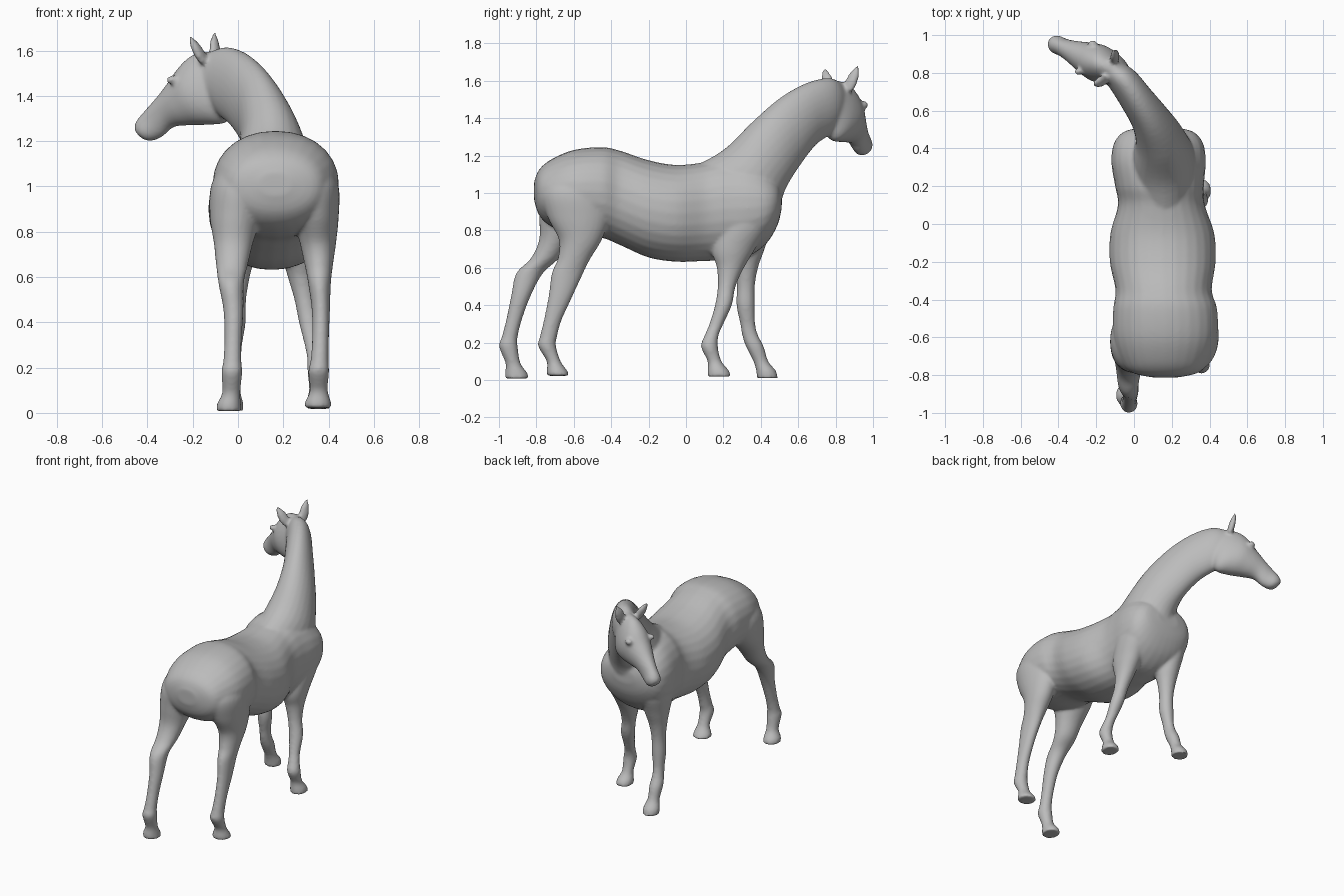
import bpy, bmesh, math
from mathutils import Vector as V

coat = bpy.data.materials.new("grey coat")
coat.diffuse_color = (0.5, 0.5, 0.5, 1)
bm = bmesh.new()
SIDES = 28


def spline(rows, steps=5):
    """Smoothly interpolate rows of numbers."""
    out = []
    for i in range(len(rows) - 1):
        p = [rows[max(0, min(len(rows) - 1, i + k))] for k in (-1, 0, 1, 2)]
        for s in range(steps):
            t = s / steps
            out.append([b + 0.5 * t * (c - a + t * (2*a - 5*b + 4*c - d + t * (3*(b - c) + d - a)))
                        for a, b, c, d in zip(*p)])
    return out + [list(rows[-1])]


def loft(rings, power=1.0):
    """Skin rings given as (centre, half axis, half axis)."""
    loops = []
    for c, a, b in rings:
        loop = []
        for k in range(SIDES):
            t = 2 * math.pi * k / SIDES
            u, w = math.cos(t), math.sin(t)
            u, w = (math.copysign(abs(q) ** power, q) for q in (u, w))
            loop.append(bm.verts.new(c + a * u + b * w))
        loops.append(loop)
    for p, q in zip(loops, loops[1:]):
        for k in range(SIDES):
            n = (k + 1) % SIDES
            bm.faces.new((p[k], p[n], q[n], q[k]))
    bm.faces.new(loops[0][::-1])
    bm.faces.new(loops[-1])


def trunk(rows):
    # rows: y, x centre, bottom z, top z, half width
    loft([(V((x, y, (z0 + z1) / 2)), V((w, 0, 0)), V((0, 0, (z1 - z0) / 2)))
          for y, x, z0, z1, w in spline(rows)], 0.93)


def leg(rows):
    # rows: z, x centre, half width, back y, front y
    loft([(V((x, (y0 + y1) / 2, z)), V((w, 0, 0)), V((0, (y1 - y0) / 2, 0)))
          for z, x, w, y0, y1 in spline(rows)])


def ridge(rows):
    # rows: upper point, lower point, half width
    rows = spline(rows)
    mids = [(V(r[:3]) + V(r[3:6])) / 2 for r in rows]
    rings = []
    for i, r in enumerate(rows):
        along = mids[min(i + 1, len(mids) - 1)] - mids[max(i - 1, 0)]
        up = (V(r[:3]) - V(r[3:6])) / 2
        rings.append((mids[i], up, along.cross(up).normalized() * r[6]))
    loft(rings)


# Rump, barrel and chest
trunk([(-.812, .165, .96, 1.06, .07), (-.785, .165, .88, 1.125, .18),
       (-.72, .165, .82, 1.18, .235), (-.6, .167, .78, 1.23, .275),
       (-.45, .165, .76, 1.245, .275), (-.35, .157, .72, 1.225, .255),
       (-.2, .152, .655, 1.175, .28), (-.05, .15, .632, 1.15, .275),
       (.1, .145, .636, 1.165, .23), (.2, .135, .64, 1.19, .235),
       (.33, .13, .66, 1.18, .25), (.43, .13, .73, 1.13, .235),
       (.49, .13, .83, 1.07, .18), (.512, .13, .92, 1.01, .08)])

# Neck, curving to the side
ridge([(.16, .02, 1.13, .16, .34, .80, .15), (.16, .2, 1.23, .15, .48, .90, .17),
       (.15, .35, 1.375, .13, .535, 1.03, .135), (.10, .5, 1.505, .08, .60, 1.14, .105),
       (.03, .64, 1.585, .0, .68, 1.25, .09), (-.05, .76, 1.615, -.07, .76, 1.31, .08),
       (-.13, .82, 1.59, -.14, .82, 1.38, .06)])


def head_y(x):
    return .82 - (x + .12) * .45


# Head: brow x, z, jaw x, z, half width
ridge([(bx, head_y(bx), bz, jx, head_y(jx), jz, w) for bx, bz, jx, jz, w in (
    (-.10, 1.60, -.02, 1.36, .05), (-.19, 1.585, -.05, 1.285, .085),
    (-.25, 1.535, -.13, 1.272, .1), (-.30, 1.465, -.21, 1.27, .085),
    (-.355, 1.395, -.285, 1.262, .062), (-.405, 1.34, -.335, 1.22, .049),
    (-.445, 1.29, -.385, 1.2, .048), (-.456, 1.255, -.42, 1.21, .028))])

# Ears: base and tip
lateral = V((.44, .9, 0))
for base, tip in ((V((-.15, .765, 1.55)), V((-.215, .74, 1.665))),
                  (V((-.10, .865, 1.55)), V((-.105, .92, 1.68)))):
    d = (tip - base).normalized()
    side = (lateral - d * lateral.dot(d)).normalized()
    deep = d.cross(side)
    loft([(base.lerp(tip, t), side * r, deep * r * .65)
          for t, r in ((0, .027), (.3, .034), (.6, .03), (.85, .017), (1, .007))])

# Brow bumps over the eyes
for s in (-1, 1):
    c = V((-.255, head_y(-.255), 1.47)) + lateral * s * .083
    loft([(c + V((0, 0, h * .022)), V((.026, 0, 0)) * r, V((0, .018, 0)) * r)
          for h, r in ((-1, .2), (-.5, .85), (0, 1), (.5, .85), (1, .2))])

# Hind legs
leg([(.008, -.04, .056, -.968, -.84), (.04, -.04, .053, -.968, -.85),
     (.09, -.03, .04, -.965, -.885), (.18, -.027, .046, -1.0, -.9),
     (.23, -.025, .04, -.985, -.9), (.32, -.022, .038, -.962, -.878),
     (.45, -.02, .044, -.935, -.83), (.57, -.03, .056, -.908, -.765),
     (.65, -.027, .07, -.83, -.68), (.75, -.02, .087, -.785, -.61),
     (.87, -.01, .115, -.785, -.5), (1.0, .01, .13, -.785, -.42),
     (1.1, .04, .11, -.73, -.45)])
leg([(.022, .352, .062, -.745, -.622), (.05, .353, .057, -.745, -.635),
     (.1, .357, .04, -.745, -.67), (.18, .356, .046, -.79, -.695),
     (.23, .36, .04, -.782, -.69), (.32, .364, .037, -.76, -.665),
     (.45, .366, .04, -.735, -.605), (.57, .36, .05, -.718, -.55),
     (.65, .357, .062, -.685, -.51), (.75, .353, .08, -.68, -.45),
     (.87, .345, .1, -.74, -.41), (1.0, .325, .12, -.775, -.42),
     (1.1, .29, .11, -.73, -.45)])

# Forelegs
leg([(.018, .355, .055, .115, .24), (.05, .353, .052, .115, .23),
     (.1, .35, .037, .115, .19), (.18, .35, .043, .08, .17),
     (.24, .342, .037, .1, .175), (.3, .33, .036, .125, .2),
     (.4, .315, .046, .155, .245), (.5, .295, .046, .17, .265),
     (.6, .28, .06, .165, .31), (.7, .275, .08, .14, .37),
     (.85, .275, .095, .18, .455), (1.0, .265, .08, .21, .43)])
leg([(.01, -.03, .055, .38, .492), (.05, -.03, .052, .375, .48),
     (.1, -.027, .038, .36, .44), (.18, -.025, .043, .32, .415),
     (.24, -.022, .037, .3, .385), (.3, -.018, .036, .29, .37),
     (.4, -.012, .046, .27, .368), (.5, -.01, .046, .272, .368),
     (.6, -.008, .06, .265, .385), (.7, -.005, .08, .24, .42),
     (.85, -.012, .095, .2, .465), (1.0, .0, .08, .21, .43)])

# Blend all parts into one smooth skin
bmesh.ops.recalc_face_normals(bm, faces=bm.faces)
mesh = bpy.data.meshes.new("horse_body")
bm.to_mesh(mesh)
bm.free()
mesh.materials.append(coat)
horse = bpy.data.objects.new("horse_body", mesh)
bpy.context.collection.objects.link(horse)
remesh = horse.modifiers.new("skin", 'REMESH')
remesh.mode = 'VOXEL'
remesh.voxel_size = 0.01
remesh.use_smooth_shade = True
smooth = horse.modifiers.new("soften", 'SMOOTH')
smooth.factor = 0.5
smooth.iterations = 6
